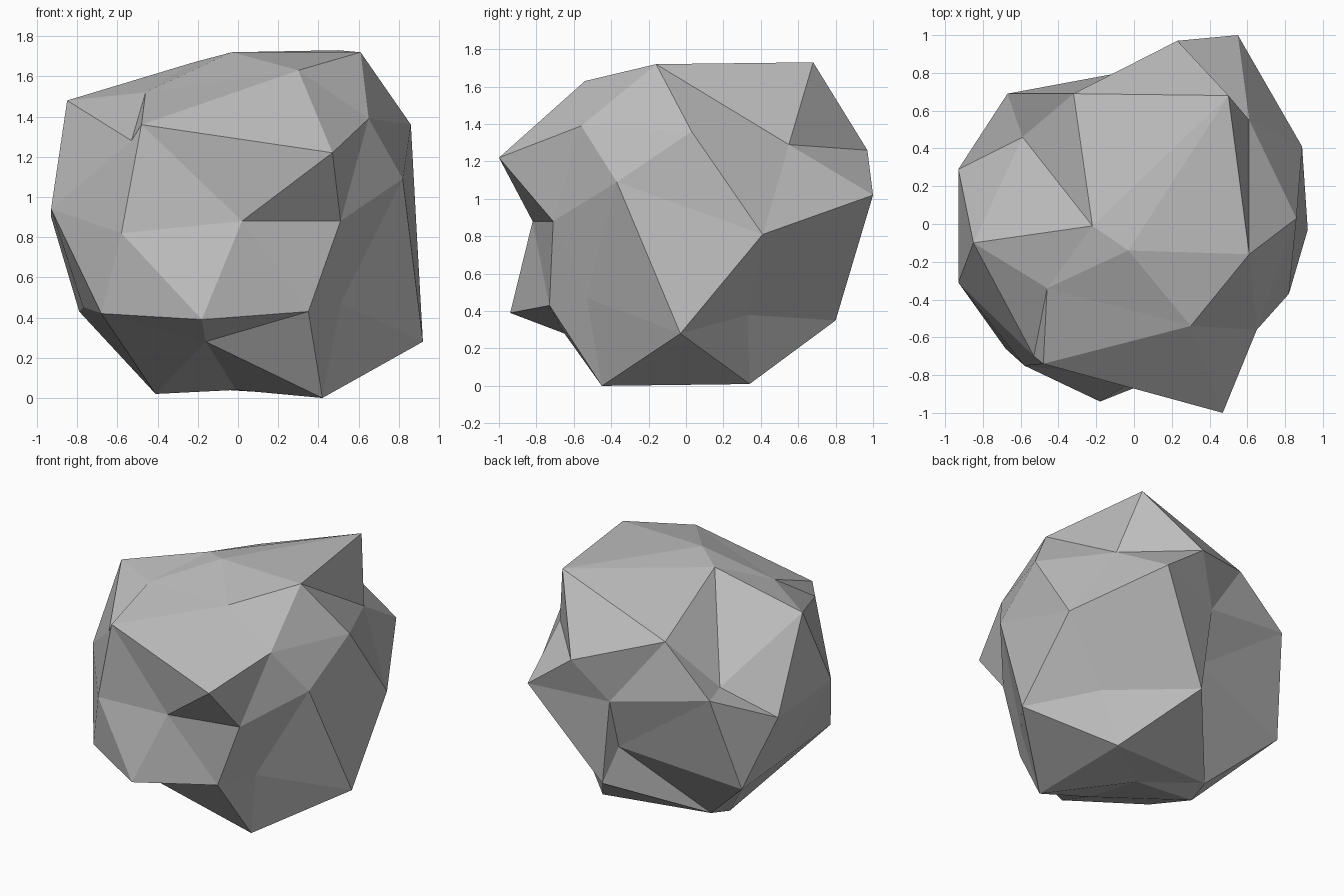
import bpy
import bmesh
from math import atan2, tau
from mathutils import Vector

default_cube = bpy.data.objects.get("Cube")
if default_cube:
    bpy.data.objects.remove(default_cube, do_unlink=True)

CENTIMETRE = 0.01

# Chiselled positions of the boulder's corners, ring by ring from the ground up.
# Each ring runs counter-clockwise, starting at the +x direction.
underside_centre = [(-1, 2, 4)]
foot_ring = [(42, 34, 1), (-38, 26, 6), (-41, 9, 2), (-16, -65, 28), (42, -45, 0)]
lower_ridges = [(92, -3, 28), (10, 80, 35), (-79, 50, 43), (-68, -66, 42), (35, -73, 43)]
lower_corners = [(55, 33, 38), (4, 70, 59), (-77, 0, 45), (-18, -94, 39), (51, -53, 47)]
waist_back = [(89, 41, 81), (55, 100, 102), (3, 82, 96), (-67, 69, 110), (-93, 29, 90)]
waist_front = [(-93, -31, 94), (-58, -75, 82), (2, -82, 88), (51, -71, 88), (82, -37, 109)]
upper_corners = [(86, 3, 136), (23, 97, 126), (-59, 46, 109), (-53, -70, 128), (47, -100, 122)]
upper_ridges = [(61, 55, 129), (-32, 69, 143), (-85, -10, 148), (-48, -74, 136), (65, -56, 139)]
crown_ring = [(61, -16, 172), (50, 68, 173), (-22, -1, 167), (-46, -34, 152), (30, -54, 163)]
crown_centre = [(-3, -14, 172)]

corners = (underside_centre + foot_ring + lower_ridges + lower_corners
           + waist_back + waist_front
           + upper_corners + upper_ridges + crown_ring + crown_centre)


def ring_order(vertex):
    """Sort key: height of the ring first, then the angle around it."""
    x, y, z = vertex.co
    return round(z, 2), (atan2(y, x) + 0.1) % tau


def make_material(name, colour):
    material = bpy.data.materials.new(name)
    material.use_nodes = True
    material.diffuse_color = colour
    shader = next(node for node in material.node_tree.nodes
                  if node.type == 'BSDF_PRINCIPLED')
    shader.inputs["Base Color"].default_value = colour
    return material


# Boulder: a faceted sphere with every corner knocked out of place
bm = bmesh.new()
bmesh.ops.create_icosphere(bm, subdivisions=2, radius=1)
for vertex, corner in zip(sorted(bm.verts, key=ring_order), corners):
    vertex.co = Vector(corner) * CENTIMETRE
bm.normal_update()

mesh = bpy.data.meshes.new("boulder")
bm.to_mesh(mesh)
bm.free()
mesh.materials.append(make_material("stone grey", (0.5, 0.5, 0.5, 1)))
mesh.shade_flat()

boulder = bpy.data.objects.new("boulder", mesh)
bpy.context.collection.objects.link(boulder)
